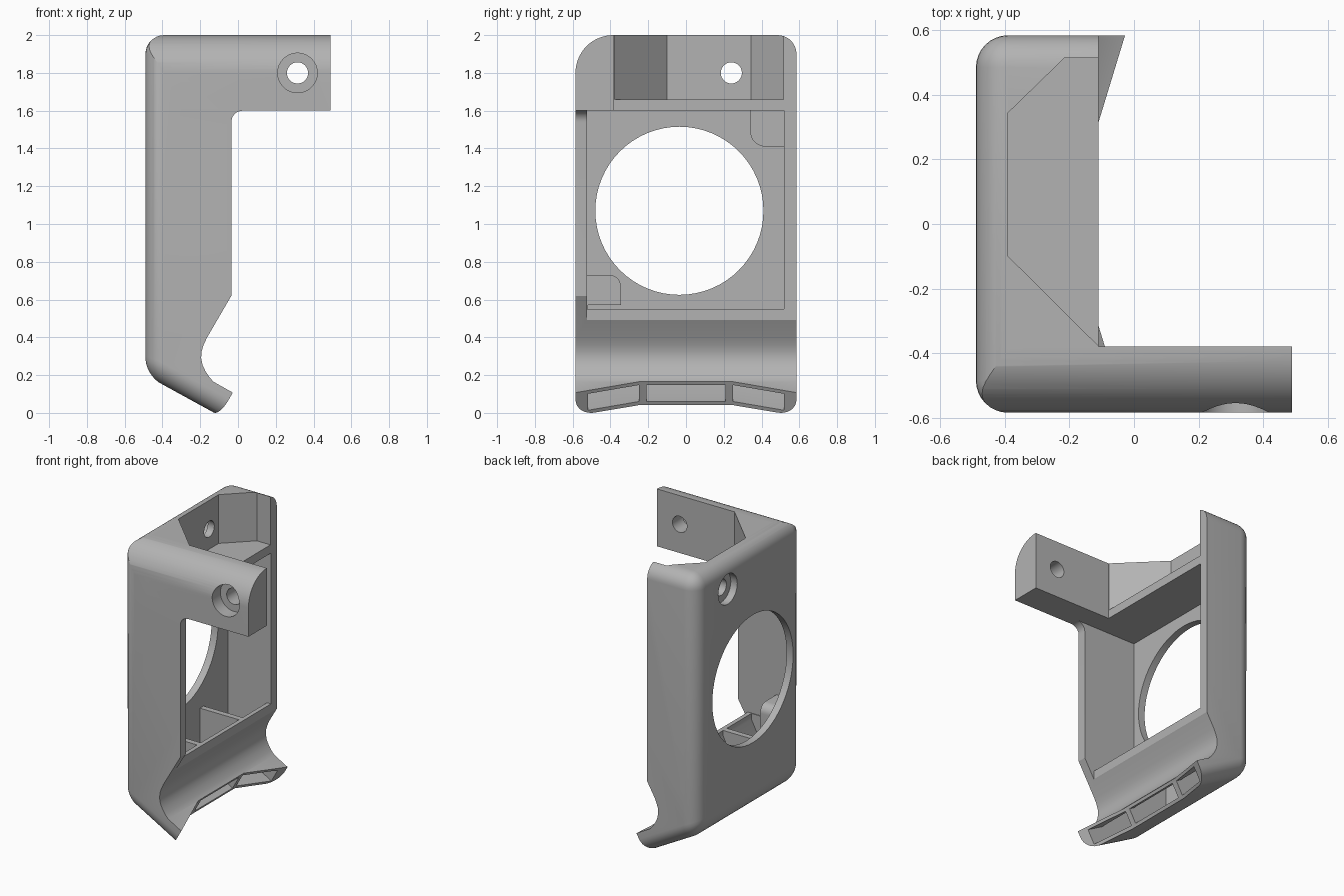
import bpy, bmesh, math
from mathutils import Vector

cube = bpy.data.objects.get("Cube")
if cube:
    bpy.data.objects.remove(cube, do_unlink=True)

HALF = 0.585                               # half depth in y
D = Vector((0.872, 0, -0.49))              # outlet flow direction
N = Vector((0.49, 0, 0.872))               # across the outlet


def duct(s, t):
    p = D * s + N * t
    return (p.x, p.z)


def arc(cx, cz, r, a0, a1, n=12):
    return [(cx + r * math.cos(math.radians(a0 + (a1 - a0) * i / n)),
             cz + r * math.sin(math.radians(a0 + (a1 - a0) * i / n))) for i in range(n + 1)]


def prism(name, pts, lo, hi, place):
    """Closed prism: 2D outline swept from lo to hi; place maps (a, b, depth) to space."""
    bm = bmesh.new()
    ends = [[bm.verts.new(place(a, b, d)) for a, b in pts] for d in (lo, hi)]
    bm.faces.new(ends[0])
    bm.faces.new(ends[1])
    for i in range(len(pts)):
        j = (i + 1) % len(pts)
        bm.faces.new((ends[0][i], ends[0][j], ends[1][j], ends[1][i]))
    bmesh.ops.recalc_face_normals(bm, faces=bm.faces)
    mesh = bpy.data.meshes.new(name)
    bm.to_mesh(mesh)
    bm.free()
    ob = bpy.data.objects.new(name, mesh)
    bpy.context.collection.objects.link(ob)
    return ob


def along_x(a, b, d): return (d, a, b)
def along_y(a, b, d): return (a, d, b)
def along_z(a, b, d): return (a, b, d)
def along_n(a, b, d): return D * b + N * d + Vector((0, a, 0))


def box(name, x, y, z):
    return prism(name, [(x[0], y[0]), (x[1], y[0]), (x[1], y[1]), (x[0], y[1])], *z, along_z)


def combine(target, tool, op):
    bpy.context.view_layer.objects.active = target
    mod = target.modifiers.new(op, "BOOLEAN")
    mod.operation, mod.solver, mod.object = op, "EXACT", tool
    bpy.ops.object.modifier_apply(modifier=mod.name)
    bpy.data.objects.remove(tool, do_unlink=True)


# Outer block: side profile with a concave throat above the outlet
top, corner, heel = (0.025, 2), (-0.49, 2), (-0.49, 0.2)
toe = duct(0, -0.06)
throat = [(-0.035, 0.62), (-0.165, 0.397), (-0.182, 0.36), (-0.193, 0.325), (-0.195, 0.29),
          (-0.188, 0.255), (-0.173, 0.222), (-0.152, 0.19), (-0.13, 0.165)]
fillet = arc(0.025, 1.54, 0.06, 90, 180, 8)
body = prism("fan_duct_bracket", [top, corner, heel, toe, duct(0, 0.08)] + throat[::-1] + fillet[::-1],
             -HALF, HALF, along_y)

# Round the outer edges
bm = bmesh.new()
bm.from_mesh(body.data)
chain = [top, corner, heel, toe]


def spot(v):
    for i, c in enumerate(chain):
        if abs(v.co.x - c[0]) + abs(v.co.z - c[1]) < 1e-4:
            return i
    return None


rounded = []
for e in bm.edges:
    i, j = (spot(v) for v in e.verts)
    if i is not None and j is not None and (abs(i - j) == 1 or (i == j and i in (1, 2))):
        rounded.append(e)
bmesh.ops.bevel(bm, geom=rounded, offset=0.1, segments=8, profile=0.5, affect="EDGES")
bm.to_mesh(body.data)
bm.free()

# Mounting arm, then the large rounding along the front top edge
combine(body, box("arm", (-0.3, 0.49), (-HALF, -0.38), (1.6, 2)), "UNION")
outline = [(-HALF, -0.2), (HALF, -0.2), (HALF, 2)] + arc(-0.385, 1.8, 0.2, 90, 180, 16)
combine(body, prism("outline", outline, -1, 1, along_x), "INTERSECT")

# Trim the open side, leaving the front lip and the arm
combine(body, box("side_trim", (-0.11, 0.2), (-0.525, 0.7), (0.4, 1.6)), "DIFFERENCE")
combine(body, box("top_trim", (-0.11, 0.2), (-0.38, 0.7), (1.5, 2.1)), "DIFFERENCE")

# Outlet mouth: straight centre and forward-swept wings
mouth = [(-0.25, -0.194), (0.25, -0.194), (0.65, -0.054), (0.65, 0.3), (-0.65, 0.3), (-0.65, -0.054)]
combine(body, prism("mouth", mouth, -0.3, 0.12, along_n), "DIFFERENCE")

# Faceted pocket at the top
pocket = [(0, 0.515), (-0.215, 0.515), (-0.39, 0.345), (-0.39, -0.1), (-0.11, -0.378), (0, -0.378)]
combine(body, prism("pocket", pocket, 1.66, 2.1, along_z), "DIFFERENCE")

# Fan cavity with two corner pegs
cavity = box("cavity", (-0.44, 0), (-0.525, 0.52), (0.55, 1.6))
peg_low = [(-0.6, 0.5), (-0.345, 0.5)] + arc(-0.405, 0.67, 0.06, 0, 90, 8) + [(-0.6, 0.73)]
peg_high = [(0.6, 1.65), (0.34, 1.65)] + arc(0.42, 1.49, 0.08, 180, 270, 8) + [(0.6, 1.41)]
for pts in (peg_low, peg_high):
    combine(cavity, prism("peg", pts, -0.5, -0.33, along_x), "DIFFERENCE")
combine(body, cavity, "DIFFERENCE")

# Three air channels from the cavity floor to the mouth
channel = [(-0.44, 0.57), (-0.44, 0.25), (-0.42, 0.205), duct(-0.41, -0.04), duct(0.1, -0.04),
           duct(0.1, 0.06), duct(-0.235, 0.06), (-0.205, 0.205), (-0.222, 0.245), (-0.228, 0.3),
           (-0.218, 0.36), (-0.14, 0.51), (-0.14, 0.57)]
for lo, hi in ((-0.52, -0.25), (-0.21, 0.21), (0.25, 0.52)):
    combine(body, prism("channel", channel, lo, hi, along_y), "DIFFERENCE")

# Round air intake and the two counterbored screw holes
combine(body, prism("intake", arc(-0.035, 1.07, 0.445, 0, 354.375, 63), -0.6, -0.4, along_x), "DIFFERENCE")
for r, depth in ((0.056, 0.4), (0.105, 0.05)):
    ring = arc(0.24, 1.8, r, 0, 348.75, 31)
    combine(body, prism("wall_screw", ring, -0.6, -0.49 + depth, along_x), "DIFFERENCE")
for r, depth in ((0.056, 0.4), (0.105, 0.09)):
    ring = arc(0.315, 1.8, r, 0, 348.75, 31)
    combine(body, prism("arm_screw", ring, -0.7, -HALF + depth, along_y), "DIFFERENCE")

# Single grey plastic
grey = bpy.data.materials.new("grey_plastic")
grey.use_nodes = True
grey.diffuse_color = (0.45, 0.45, 0.45, 1)
grey.node_tree.nodes["Principled BSDF"].inputs["Base Color"].default_value = grey.diffuse_color
body.data.materials.clear()
body.data.materials.append(grey)
for p in body.data.polygons:
    p.material_index = 0

bpy.ops.object.select_all(action="DESELECT")
body.select_set(True)
bpy.context.view_layer.objects.active = body
bpy.ops.object.shade_smooth_by_angle(angle=math.radians(30))
